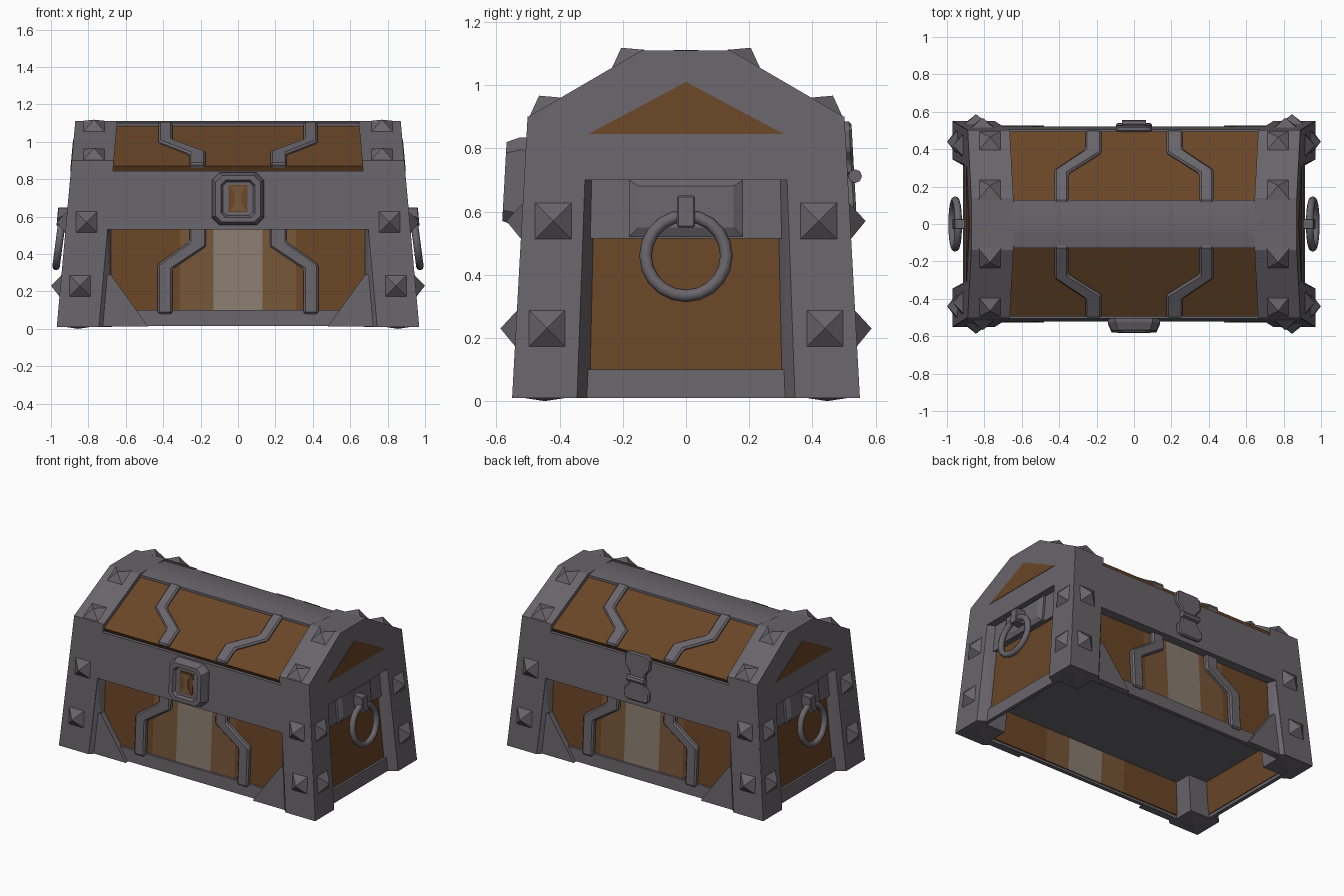
import bpy, bmesh, math
from mathutils import Matrix

cube = bpy.data.objects.get("Cube")
if cube:
    bpy.data.objects.remove(cube, do_unlink=True)


def material(name, rgb):
    m = bpy.data.materials.new(name)
    m.use_nodes = True
    m.diffuse_color = (*rgb, 1)
    m.node_tree.nodes["Principled BSDF"].inputs["Base Color"].default_value = (*rgb, 1)
    return m


IRON = material("iron", (0.14, 0.129, 0.146))
WOOD = material("wood", (0.14, 0.06, 0.02))
WARM = material("worn_wood", (0.18, 0.092, 0.04))
PALE = material("faded_wood", (0.25, 0.205, 0.16))


# Tapered wall surfaces: (along, up, outward) to world position
def front(u, v, d):
    return (u, -(0.55 - 0.055 * v + d), v)


def back(u, v, d):
    return (u, 0.55 - 0.055 * v + d, v)


def end(u, v, d):
    return (0.97 - 0.09 * v + d, u, v)


def roof(u, s, d):
    return (u, -s - 0.504 * d, 0.9 + (0.5 - s) * 0.583 + 0.864 * d)


def level(u, v, d):
    return (u, v, d)


def add_mirror(ob, axes):
    if axes:
        mod = ob.modifiers.new("Mirror", "MIRROR")
        mod.use_axis = ("x" in axes, "y" in axes, False)
        mod.use_mirror_merge = False


def finish(name, bm, mat, mirror, bevel=0):
    bmesh.ops.recalc_face_normals(bm, faces=bm.faces)
    mesh = bpy.data.meshes.new(name)
    bm.to_mesh(mesh)
    bm.free()
    mesh.materials.append(mat)
    ob = bpy.data.objects.new(name, mesh)
    bpy.context.collection.objects.link(ob)
    if bevel:
        mod = ob.modifiers.new("Bevel", "BEVEL")
        mod.width = bevel
        mod.segments = 1
    add_mirror(ob, mirror)
    return ob


def loft(name, rings, mat=IRON, mirror="", bevel=0):
    """Bridge matching rings of points and cap both ends."""
    bm = bmesh.new()
    loops = [[bm.verts.new(p) for p in ring] for ring in rings]
    n = len(loops[0])
    for a, b in zip(loops, loops[1:]):
        for i in range(n):
            j = (i + 1) % n
            bm.faces.new((a[i], a[j], b[j], b[i]))
    bm.faces.new(loops[0])
    bm.faces.new(loops[-1])
    return finish(name, bm, mat, mirror, bevel)


def slab(name, face, outline, d0, d1, mat=IRON, mirror="", bevel=0):
    rings = [[face(u, v, d) for u, v in outline] for d in (d0, d1)]
    return loft(name, rings, mat, mirror, bevel)


def hull(name, points):
    bm = bmesh.new()
    for p in points:
        bm.verts.new(p)
    bmesh.ops.convex_hull(bm, input=bm.verts)
    return finish(name, bm, IRON, "xy")


def rect(u0, u1, v0, v1):
    return [(u0, v0), (u1, v0), (u1, v1), (u0, v1)]


def both_sides(half):
    return half + [(-u, v) for u, v in reversed(half)]


def octagon(w, h, cz, c):
    q = [(w, h - c), (w - c, h), (c - w, h), (-w, h - c)]
    return [(u, cz + v) for u, v in q] + [(-u, cz - v) for u, v in q]


# End arches: two corner posts joined by a gable
arch = both_sides([(0.32, 0.7), (0.345, 0.01), (0.55, 0.01), (0.5, 0.9), (0.14, 1.11)])
slab("end_arch", end, arch, -0.225, 0, mirror="x")
slab("gable_panel", end, [(-0.31, 0.845), (0.31, 0.845), (0, 1.01)], -0.02, 0.003, WOOD, "x")

# Post faces and the band between them, in one plate
frame = both_sides([(0.699, 0.53), (0.746, 0.01), (0.967, 0.01), (0.887, 0.9),
                    (0.666, 0.9), (0.671, 0.845)])
slab("wall_frame", front, frame, -0.1, 0.001, mirror="y")

# Slanted inner edges of the posts
hull("post_end_wedge", [end(*p) for p in (
    (0.345, 0.01, 0), (0.32, 0.7, 0), (0.305, 0.01, -0.07), (0.29, 0.7, -0.07),
    (0.345, 0.01, -0.07), (0.32, 0.7, -0.07))])
hull("post_front_wedge", [front(*p) for p in (
    (0.745, 0.01, 0), (0.70, 0.53, 0), (0.675, 0.01, -0.07), (0.675, 0.53, -0.07),
    (0.745, 0.01, -0.07), (0.70, 0.53, -0.07))])

# Long walls: planks, bottom rail, gussets
for name, u0, u1, mat, axes in (("centre_plank", -0.13, 0.13, PALE, "y"),
                                ("middle_plank", 0.13, 0.31, WARM, "xy"),
                                ("outer_plank", 0.31, 0.74, WOOD, "xy")):
    slab(name, front, rect(u0, u1, 0.03, 0.54), -0.078, -0.06, mat, axes)
slab("bottom_rail", front, rect(-0.74, 0.74, 0.015, 0.1), -0.07, -0.045, mirror="y")
slab("corner_gusset", front, [(0.48, 0.012), (0.74, 0.012), (0.72, 0.29), (0.68, 0.29)],
     -0.068, -0.022, mirror="xy")

# End walls: plank, crossbar, bottom rail
slab("end_plank", end, rect(-0.34, 0.34, 0.03, 0.53), -0.085, -0.07, WOOD, "x")
slab("end_crossbar", end, rect(-0.32, 0.32, 0.515, 0.71), -0.1, -0.05, mirror="x")
slab("end_rail", end, rect(-0.34, 0.34, 0.01, 0.1), -0.08, -0.055, mirror="x")

# Raised floor
slab("floor", level, rect(-0.87, 0.87, -0.46, 0.46), 0.25, 0.27)

# Lid: two slopes and a rounded ridge
slab("lid_slope", roof, rect(-0.69, 0.69, 0.11, 0.51), -0.06, -0.028, WOOD, "y")
arc = [(0.128 * t / 5, 1.1 + 0.012 * math.cos(math.pi / 2 * t / 5)) for t in range(-5, 6)]
ridge_profile = [(-0.128, 1.04)] + arc + [(0.128, 1.04)]
ridge = loft("lid_ridge", [[(x, y, z) for y, z in ridge_profile] for x in (-0.67, 0.67)])

# Bent braces on the walls and the lid
slab("wall_brace", front,
     [(0.43, 0.08), (0.43, 0.345), (0.26, 0.465), (0.26, 0.54),
      (0.17, 0.54), (0.17, 0.44), (0.35, 0.32), (0.35, 0.08)],
     -0.07, -0.03, mirror="xy", bevel=0.01)
slab("lid_brace", roof,
     [(0.425, 0.125), (0.425, 0.30), (0.26, 0.41), (0.26, 0.51),
      (0.175, 0.51), (0.175, 0.39), (0.35, 0.28), (0.35, 0.125)],
     -0.05, -0.01, mirror="xy", bevel=0.01)


# Pyramid studs
def stud(name, face, u, v, hu=0.062, hv=0.062, base=-0.004, tip=0.05):
    corners = [face(a, b, base) for a, b in rect(u - hu, u + hu, v - hv, v + hv)]
    hull(name, corners + [face(u, v, tip)])


for u, v in ((0.81, 0.57), (0.845, 0.23)):
    stud("front_stud", front, u, v)
for u, v in ((0.42, 0.57), (0.44, 0.23)):
    stud("end_stud", end, u, v)
for s in (0.185, 0.445):
    stud("lid_stud", roof, 0.77, s, hv=0.054, tip=0.04)
stud("foot_stud", level, 0.855, 0.447, hu=0.08, hv=0.08, base=0.012, tip=0)

# Front lock plate with keyhole
LOCK_Z = 0.695
lock = [(0.14, 0.14, 0.04, -0.01), (0.138, 0.14, 0.04, 0.02), (0.12, 0.125, 0.035, 0.063),
        (0.092, 0.1, 0.025, 0.063), (0.08, 0.09, 0.02, 0.045)]
loft("lock_plate", [[front(u, v, d) for u, v in octagon(w, h, LOCK_Z, c)]
                    for w, h, c, d in lock])
slab("keyhole_panel", front, rect(-0.05, 0.05, 0.625, 0.77), 0.04, 0.048, WOOD)
keyhole = both_sides([(0.016, 0.675), (0.042, 0.632)])[::-1] + [
    (0.016, 0.72), (0.042, 0.762), (-0.042, 0.762), (-0.016, 0.72)]
slab("keyhole", front, keyhole[1:4] + keyhole[4:] + keyhole[:1], 0.046, 0.053, WARM)

# Rear hinge: two flared leaves and a pin
for name, sign, top in (("upper_hinge_leaf", 1, 0.17), ("lower_hinge_leaf", -1, 0.15)):
    leaf = both_sides([(0.055, 0), (0.06, 0.04), (0.095, 0.08), (0.095, top - 0.02), (0.07, top)])
    slab(name, back, [(u, 0.715 + sign * v) for u, v in leaf], -0.01, 0.022, bevel=0.008)
pin = [(0.022 * math.cos(a), 0.022 * math.sin(a))
       for a in (math.tau * i / 8 for i in range(8))]
loft("hinge_pin", [[(x, 0.535 + y, 0.712 + z) for y, z in pin] for x in (-0.065, 0.065)])

# End handles: bevelled plate, clip and ring
plate = [(0.18, 0.52, 0.70, -0.06), (0.18, 0.52, 0.70, -0.035), (0.15, 0.55, 0.68, -0.018)]
loft("handle_plate", [[end(u, v, d) for u, v in rect(-w, w, z0, z1)]
                      for w, z0, z1, d in plate], mirror="x")
slab("handle_clip", end, rect(-0.028, 0.028, 0.55, 0.65), -0.04, 0.05, mirror="x", bevel=0.004)
bpy.ops.mesh.primitive_torus_add(major_radius=0.128, minor_radius=0.02,
                                 major_segments=20, minor_segments=8)
ring = bpy.context.object
ring.name = "handle_ring"
ring.data.transform(Matrix.Translation((0.956, 0, 0.46))
                    @ Matrix.Rotation(math.pi / 2 - 0.13, 4, "Y"))
ring.data.materials.append(IRON)
add_mirror(ring, "x")

# Smooth shading on the rounded parts
for ob in (ring, ridge):
    bpy.ops.object.select_all(action="DESELECT")
    ob.select_set(True)
    bpy.context.view_layer.objects.active = ob
    bpy.ops.object.shade_smooth_by_angle(angle=math.radians(50))
